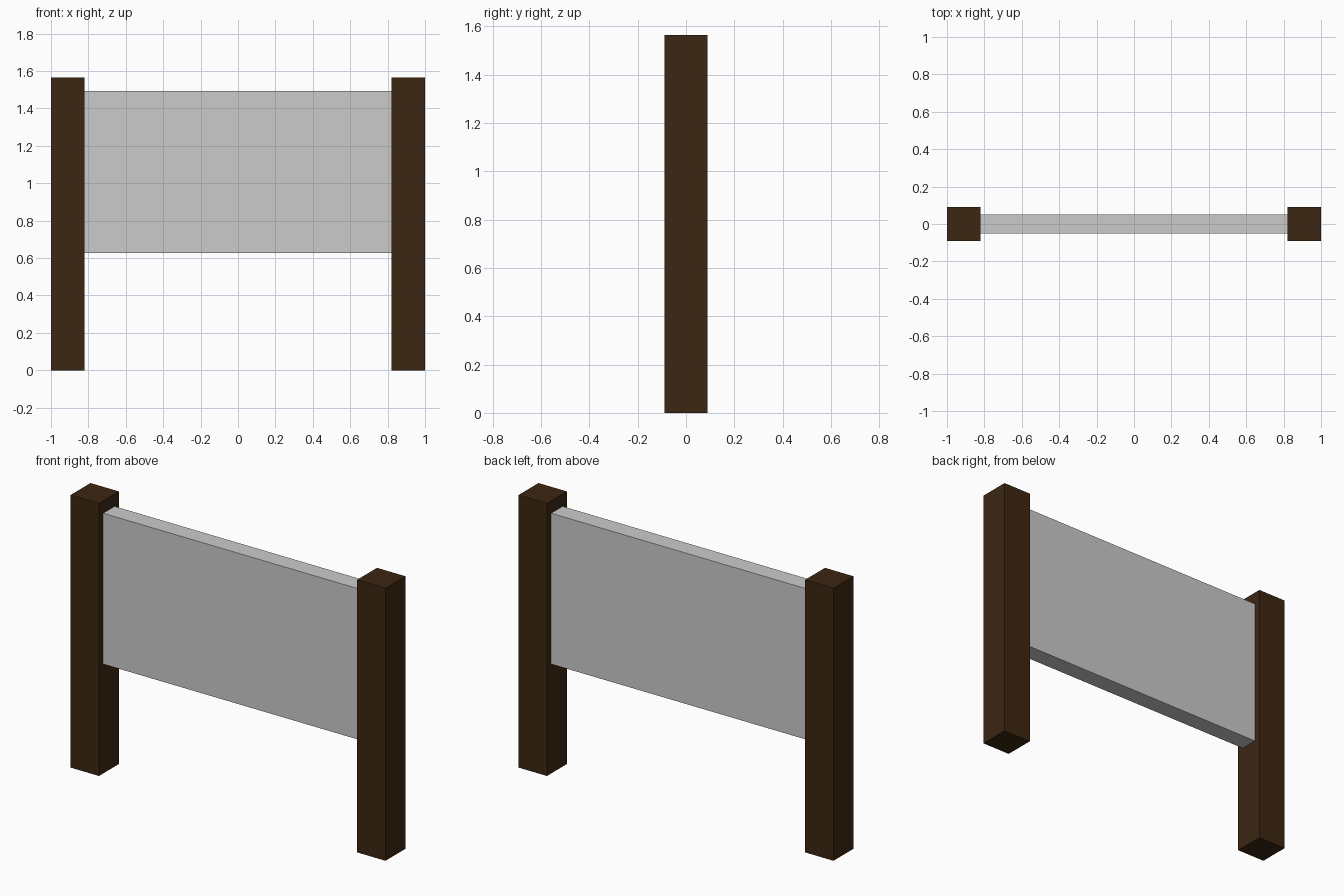
import bpy
from mathutils import Vector

if "Cube" in bpy.data.objects:
    bpy.data.objects.remove(bpy.data.objects["Cube"])


def box(name, low, high, material=None):
    low, high = Vector(low), Vector(high)
    bpy.ops.mesh.primitive_cube_add(size=1, location=(low + high) / 2)
    obj = bpy.context.object
    obj.name = name
    obj.scale = high - low
    bpy.ops.object.transform_apply(location=False, rotation=False, scale=True)
    if material:
        obj.data.materials.append(material)
    return obj


wood = bpy.data.materials.new("dark_wood")
wood.diffuse_color = (0.045, 0.02, 0.006, 1)
wood.use_nodes = True
wood.node_tree.nodes["Principled BSDF"].inputs["Base Color"].default_value = wood.diffuse_color

POST = 0.18      # square post width
HEIGHT = 1.565

# Two square posts
for side, name in ((-1, "left_post"), (1, "right_post")):
    x = side * (1 - POST / 2)
    box(name, (x - POST / 2, -POST / 2, 0), (x + POST / 2, POST / 2, HEIGHT), wood)

# Board held between the posts
inner = 1 - POST
box("sign_panel", (-inner, -0.052, 0.628), (inner, 0.052, 1.494))
